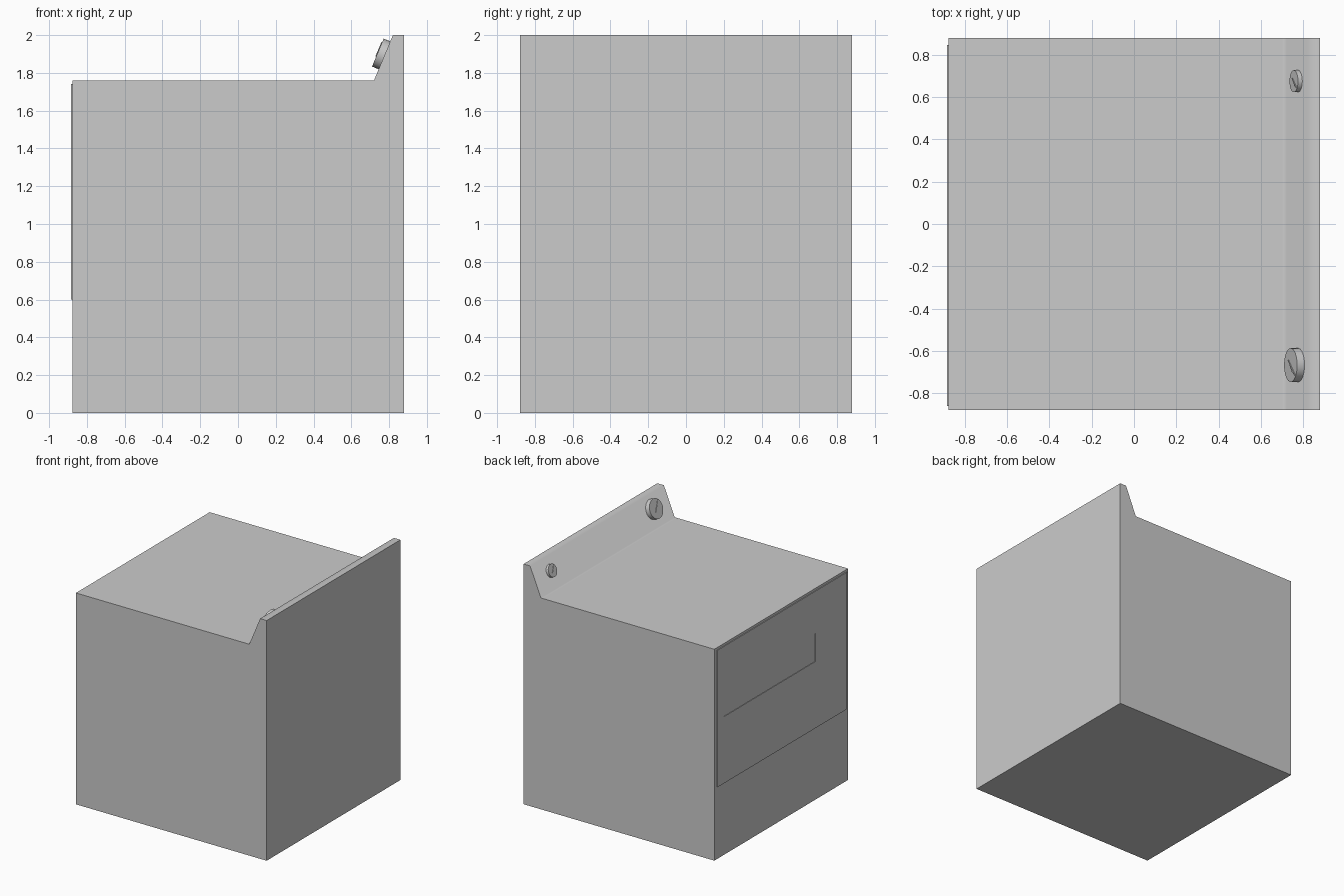
import bpy, bmesh, math
from mathutils import Matrix, Vector

if "Cube" in bpy.data.objects:
    bpy.data.objects.remove(bpy.data.objects["Cube"])


def make(name, bm, angle=None):
    bmesh.ops.recalc_face_normals(bm, faces=bm.faces)
    me = bpy.data.meshes.new(name)
    bm.to_mesh(me)
    bm.free()
    ob = bpy.data.objects.new(name, me)
    bpy.context.collection.objects.link(ob)
    if angle:
        bpy.ops.object.select_all(action='DESELECT')
        ob.select_set(True)
        bpy.context.view_layer.objects.active = ob
        bpy.ops.object.shade_smooth_by_angle(angle=math.radians(angle))
    return ob


def prism(name, pts, offset, matrix=Matrix(), angle=None):
    """Extrude a closed outline of 3D points along offset."""
    bm = bmesh.new()
    face = bm.faces.new([bm.verts.new(p) for p in pts])
    ext = bmesh.ops.extrude_face_region(bm, geom=[face])
    verts = [g for g in ext["geom"] if isinstance(g, bmesh.types.BMVert)]
    bmesh.ops.translate(bm, verts=verts, vec=offset)
    bm.transform(matrix)
    return make(name, bm, angle)


def rect(x, y0, y1, z0, z1):
    return [(x, y0, z0), (x, y1, z0), (x, y1, z1), (x, y0, z1)]


# Cabinet with raised sloping console, softly shaded along the slope
profile = [(-0.877, 0), (0.88, 0), (0.88, 2), (0.82, 2),
           (0.72, 1.76), (0.70, 1.76), (-0.877, 1.76)]
prism("cabinet", [(x, -0.88, z) for x, z in profile], (0, 1.76, 0), angle=70)

# Thin door with a shallow rectangular hand recess
door = prism("door", rect(-0.875, -0.86, 0.847, 0.6, 1.74), (-0.008, 0, 0))
cutter = prism("recess_cutter", rect(-0.9, -0.44, 0.76, 1.155, 1.39), (0.021, 0, 0))
cutter.hide_render = True
cutter.hide_set(True)
mod = door.modifiers.new("recess", 'BOOLEAN')
mod.operation = 'DIFFERENCE'
mod.object = cutter
mod.solver = 'EXACT'

# Knobs: discs on the slope, each with a wedge pointer
normal = Vector((-0.24, 0, 0.10)).normalized()
across = Vector((0, -1, 0))
upslope = Vector((0.10, 0, 0.24)).normalized()
POINTER = [(-0.3, -0.3), (0.42, 0.3), (0.6, 0.74)]

for label, y, r, t in (("large", -0.667, 0.08, 0.038), ("small", 0.675, 0.052, 0.022)):
    z = 1.893
    base = Vector((0.72 + (z - 1.76) * 0.10 / 0.24, y, z))
    frame = Matrix((across, upslope, normal)).transposed().to_4x4()
    frame.translation = base
    bm = bmesh.new()
    bmesh.ops.create_cone(bm, cap_ends=True, segments=32, radius1=r, radius2=r, depth=t + 0.004,
                          matrix=frame @ Matrix.Translation((0, 0, t / 2 - 0.002)))
    make(label + "_knob", bm, 35)
    prism(label + "_knob_pointer", [(u * r, v * r, t - 0.002) for u, v in POINTER],
          (0, 0, 0.006), frame)
